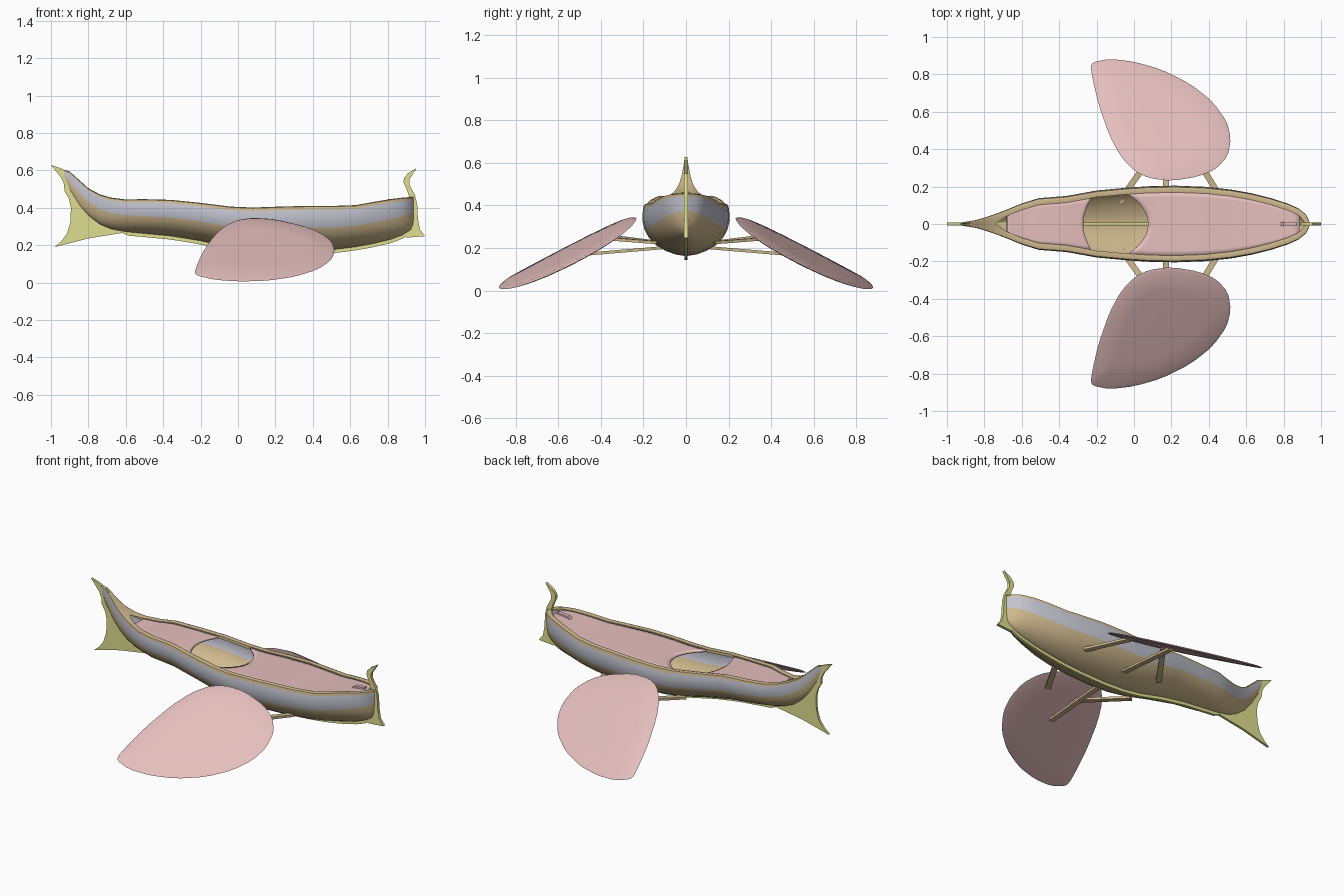
import bpy, bmesh, math
from mathutils import Vector

if "Cube" in bpy.data.objects:
    bpy.data.objects.remove(bpy.data.objects["Cube"])


def material(name, color):
    m = bpy.data.materials.new(name)
    m.diffuse_color = (*color, 1)
    m.use_nodes = True
    m.node_tree.nodes["Principled BSDF"].inputs["Base Color"].default_value = m.diffuse_color
    return m


PINK = material("pink", (0.78, 0.52, 0.51))
GREY = material("blue_grey", (0.55, 0.55, 0.63))
TAN = material("tan", (0.62, 0.48, 0.27))
YELLOW = material("yellow", (0.74, 0.74, 0.28))


def make(name, verts, faces, mats, pick=None, smooth=35):
    me = bpy.data.meshes.new(name)
    me.from_pydata([tuple(v) for v in verts], [], faces)
    for m in mats:
        me.materials.append(m)
    if pick:
        for p in me.polygons:
            p.material_index = pick(p.index)
    bm = bmesh.new()
    bm.from_mesh(me)
    bmesh.ops.remove_doubles(bm, verts=bm.verts, dist=0.0005)
    bmesh.ops.recalc_face_normals(bm, faces=bm.faces)
    bm.to_mesh(me)
    bm.free()
    ob = bpy.data.objects.new(name, me)
    bpy.context.collection.objects.link(ob)
    bpy.ops.object.select_all(action='DESELECT')
    ob.select_set(True)
    bpy.context.view_layer.objects.active = ob
    bpy.ops.object.shade_smooth_by_angle(angle=math.radians(smooth))
    return ob


def grid(rows):
    n = len(rows[0])
    verts = [v for r in rows for v in r]
    faces = [(i * n + j, i * n + j + 1, (i + 1) * n + j + 1, (i + 1) * n + j)
             for i in range(len(rows) - 1) for j in range(n - 1)]
    return verts, faces


def plate(name, pts, t, mat):
    """Flat outline in the xz plane, thickened about y = 0."""
    n = len(pts)
    verts = [(x, s * t, z) for s in (-1, 1) for x, z in pts]
    faces = [tuple(range(n)), tuple(range(2 * n - 1, n - 1, -1))]
    faces += [(i, (i + 1) % n, n + (i + 1) % n, n + i) for i in range(n)]
    return make(name, verts, faces, [mat])


# Hull stations: x, half width, rim height, bottom height
ST = [(-0.95, 0.004, 0.605, 0.590), (-0.90, 0.012, 0.590, 0.490), (-0.85, 0.020, 0.545, 0.410),
      (-0.80, 0.034, 0.500, 0.355), (-0.74, 0.054, 0.468, 0.310), (-0.68, 0.077, 0.450, 0.285),
      (-0.60, 0.110, 0.440, 0.270), (-0.51, 0.138, 0.442, 0.262), (-0.36, 0.150, 0.438, 0.248),
      (-0.20, 0.179, 0.422, 0.222), (-0.04, 0.194, 0.402, 0.185), (0.08, 0.202, 0.397, 0.168),
      (0.22, 0.205, 0.402, 0.162), (0.38, 0.199, 0.406, 0.166), (0.52, 0.184, 0.406, 0.176),
      (0.63, 0.164, 0.410, 0.190), (0.73, 0.139, 0.428, 0.208), (0.82, 0.110, 0.443, 0.230),
      (0.88, 0.083, 0.450, 0.252), (0.92, 0.050, 0.453, 0.275), (0.942, 0.004, 0.454, 0.300)]


def at(x, k):
    for a, b in zip(ST, ST[1:]):
        if x <= b[0]:
            f = max(0, (x - a[0]) / (b[0] - a[0]))
            return a[k] + f * (b[k] - a[k])
    return ST[-1][k]


# Hull shell: half section (width factor, depth factor), mirrored
SEC = [(0.965, 0), (0.985, 0.07), (1, 0.18), (1, 0.32), (0.95, 0.48), (0.86, 0.63),
       (0.70, 0.78), (0.46, 0.90), (0.23, 0.97), (0, 1)]
full = SEC + [(-w, d) for w, d in SEC[-2::-1]]
rows = [[(x, w * hw, t - d * (t - b)) for w, d in full] for x, hw, t, b in ST]
cols = len(full) - 1


def hull_color(i):
    j = i % cols
    j = min(j, cols - 1 - j)
    return 1 if 1 <= j <= 3 else 0


make("hull", *grid(rows), [TAN, GREY], hull_color, 50)

# Rim around the deck, closing over at the tail and bow
rows = []
for x, hw, t, b in ST:
    inner = max(0, hw - 0.036) if -0.69 < x < 0.89 else 0
    rows.append([(x, 0.965 * hw, t), (x, hw * 0.5 + inner * 0.5, t + 0.004), (x, inner, t),
                 (x, inner, t - 0.018 if inner else t)])
verts, faces = grid(rows)
n = len(verts)
verts += [(x, -y, z) for x, y, z in verts]
faces += [tuple(n + i for i in f) for f in faces]
make("rim", verts, faces, [TAN])


# Two deck panels with curved edges around the cockpit
def deck(name, edge, end):
    rows = []
    for i in range(25):
        u, row = i / 24, []
        for j in range(13):
            v = -1 + j / 6
            x = edge(v) + (end - edge(v)) * u
            row.append((x, v * max(0.02, at(x, 1) - 0.032), at(x, 2) - 0.012))
        rows.append(row)
    ob = make(name, *grid(rows), [PINK])
    mod = ob.modifiers.new("thickness", 'SOLIDIFY')
    mod.thickness = 0.012
    mod.offset = 0


deck("front_deck", lambda v: 0.075 - 0.11 * v * v, 0.885)
deck("rear_deck", lambda v: -0.272 + 0.045 * v * v, -0.68)

# Small peg at the front of the deck
plate("bow_peg", [(0.78, 0.425), (0.80, 0.445), (0.87, 0.452), (0.87, 0.425)], 0.012, PINK)

# Keel strip following the hull bottom
xs = [-0.64 + i * 0.052 for i in range(31)]
plate("keel", [(x, at(x, 3) + 0.012) for x in xs] +
      [(x, at(x, 3) - (0.018 if x > -0.6 else 0.002)) for x in reversed(xs)], 0.008, YELLOW)

# Tail fin
plate("tail_fin", [(-1.0, 0.628), (-0.965, 0.585), (-0.945, 0.56), (-0.93, 0.525), (-0.928, 0.49),
                   (-0.905, 0.45), (-0.893, 0.40), (-0.897, 0.32), (-0.915, 0.26), (-0.945, 0.22),
                   (-0.98, 0.19), (-0.80, 0.236), (-0.62, 0.265), (-0.62, 0.285), (-0.68, 0.295),
                   (-0.74, 0.32), (-0.80, 0.365), (-0.85, 0.42), (-0.90, 0.50), (-0.925, 0.56),
                   (-0.92, 0.598), (-0.95, 0.612)], 0.007, YELLOW)

# Curled bow post
plate("bow_post", [(0.955, 0.612), (0.91, 0.585), (0.888, 0.56), (0.885, 0.535), (0.905, 0.49),
                   (0.918, 0.45), (0.93, 0.37), (0.928, 0.29), (0.88, 0.255), (0.90, 0.240),
                   (1.0, 0.248), (0.972, 0.285), (0.962, 0.34), (0.958, 0.42), (0.945, 0.47),
                   (0.918, 0.52), (0.916, 0.55), (0.932, 0.575)], 0.009, YELLOW)

# Wings: thin lens on a tilted plane
OUT = [(-0.22, 0.865), (-0.13, 0.883), (0, 0.868), (0.15, 0.825), (0.3, 0.75), (0.42, 0.655),
       (0.495, 0.55), (0.518, 0.46), (0.503, 0.365), (0.44, 0.295), (0.35, 0.255), (0.2, 0.23),
       (0.08, 0.245), (0, 0.285), (-0.07, 0.36), (-0.13, 0.47), (-0.19, 0.64), (-0.22, 0.77),
       (-0.232, 0.84)]
loop = []
for i, a in enumerate(OUT):
    a, b = Vector(a), Vector(OUT[(i + 1) % len(OUT)])
    loop += [a.lerp(b, 0.2), a.lerp(b, 0.8)]
c = Vector((0.14, 0.54))


def wing(name, side):
    m = len(loop)
    verts, faces = [], []
    for k, h in ((0.6, 0.012), (0.94, 0.008), (1, 0), (0.94, -0.006), (0.6, -0.009)):
        for p in loop:
            x, y = c.lerp(p, k)
            verts.append((x, side * y, 0.496 - 0.565 * y - 0.14 * x + h))
    for r in range(4):
        for i in range(m):
            j = (i + 1) % m
            faces.append((r * m + i, r * m + j, r * m + m + j, r * m + m + i))
    faces += [tuple(range(m)), tuple(range(5 * m - 1, 4 * m - 1, -1))]
    make(name, verts, faces, [PINK])


# Flat struts from hull to wing
def strut(name, a, b, w=0.016, t=0.007):
    a, b = Vector(a), Vector(b)
    d = (b - a).normalized()
    s = d.cross(Vector((0, 0, 1))).normalized()
    up = s.cross(d)
    verts = [p + s * w * i + up * t * j for p in (a, b) for i, j in ((-1, -1), (1, -1), (1, 1), (-1, 1))]
    faces = [(0, 1, 2, 3), (7, 6, 5, 4)] + [(i, (i + 1) % 4, (i + 1) % 4 + 4, i + 4) for i in range(4)]
    make(name, verts, faces, [TAN])


for side, tag in ((-1, "right"), (1, "left")):
    wing(tag + "_wing", side)
    strut(tag + "_rear_strut", (-0.08, 0.12 * side, 0.225), (0.11, 0.385 * side, 0.258))
    strut(tag + "_middle_strut", (0.17, 0.09 * side, 0.203), (0.17, 0.52 * side, 0.167))
    strut(tag + "_front_strut", (0.47, 0.13 * side, 0.225), (0.33, 0.36 * side, 0.243))
